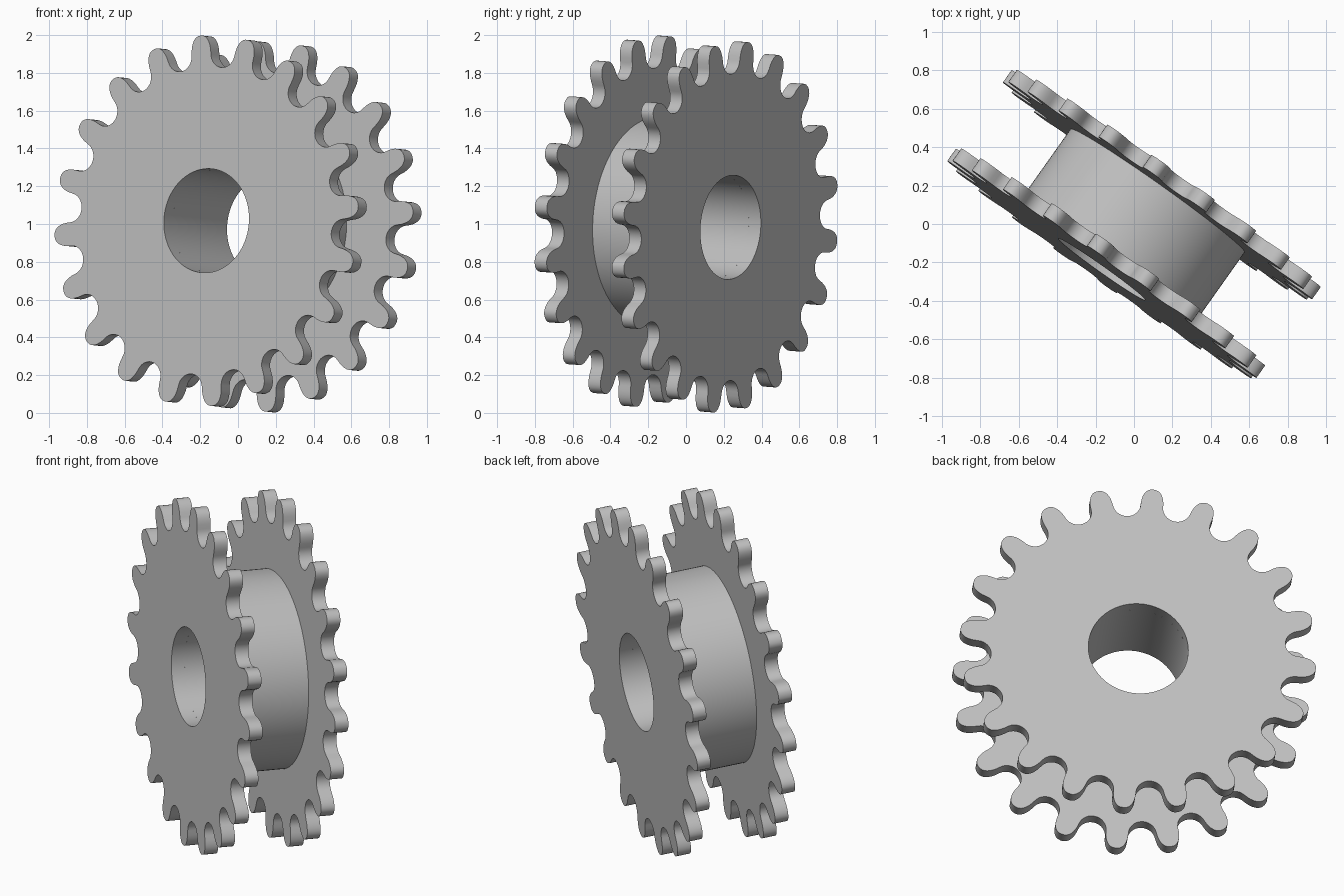
import bpy, bmesh
from math import sin, cos, pi, radians, sqrt
from mathutils import Matrix

old = bpy.data.objects.get("Cube")
if old:
    bpy.data.objects.remove(old, do_unlink=True)

# Main dimensions
TEETH = 20
TIP_R, PITCH_R, HUB_R, BORE_R = 0.985, 0.892, 0.555, 0.276
ROOT_ARC = 0.077
HALF_LEN, THICK = 0.29, 0.078
PHASE = radians(4.6)

# Placement: the axle lies along local y, turned and slightly tipped
PLACE = (Matrix.Translation((0, 0, 1))
         @ Matrix.Rotation(radians(-35.3), 4, "Z")
         @ Matrix.Rotation(radians(-3.45), 4, "X"))

steel = bpy.data.materials.new("grey_steel")
steel.use_nodes = True
GREY = (0.53, 0.53, 0.53, 1)
steel.diffuse_color = GREY
steel.node_tree.nodes["Principled BSDF"].inputs["Base Color"].default_value = GREY


def circle(radius, count):
    return [(radius * cos(2 * pi * i / count + PHASE),
             radius * sin(2 * pi * i / count + PHASE)) for i in range(count)]


def toothed_outline():
    """Closed outline: round tips joined by circular roller seats."""
    pitch = 2 * pi / TEETH
    seat_x, seat_y = PITCH_R * cos(pitch / 2), PITCH_R * sin(pitch / 2)
    half_width = seat_y - ROOT_ARC
    half = []
    for i in range(9):      # tip, from the crown down the flank
        a = pi / 2 * i / 8
        half.append((seat_x + (TIP_R - seat_x) * cos(a) ** 0.85,
                     half_width * sin(a) ** 0.85))
    for i in range(1, 9):   # seat, from the flank to the bottom
        a = -pi / 2 - (pi / 2 - pitch / 2) * i / 8
        half.append((seat_x + ROOT_ARC * cos(a), seat_y + ROOT_ARC * sin(a)))
    tooth = [(x, -y) for x, y in half[:0:-1]] + half[:-1]
    points = []
    for k in range(TEETH):
        c, s = cos(k * pitch + PHASE), sin(k * pitch + PHASE)
        points += [(x * c - y * s, x * s + y * c) for x, y in tooth]
    return points


def ring(name, outer, inner, y0, y1):
    """Solid plate between two outlines, from y0 to y1 along the axle."""
    bm = bmesh.new()
    loops = [[bm.verts.new((x, y, z)) for x, z in outline]
             for outline, y in ((outer, y0), (outer, y1), (inner, y1), (inner, y0))]
    n = len(outer)
    for a, b in zip(loops, loops[1:] + loops[:1]):
        for i in range(n):
            j = (i + 1) % n
            bm.faces.new((a[i], a[j], b[j], b[i]))
    bmesh.ops.recalc_face_normals(bm, faces=bm.faces)
    mesh = bpy.data.meshes.new(name)
    bm.to_mesh(mesh)
    bm.free()
    mesh.materials.append(steel)
    obj = bpy.data.objects.new(name, mesh)
    bpy.context.collection.objects.link(obj)
    obj.matrix_world = PLACE
    bpy.ops.object.select_all(action="DESELECT")
    obj.select_set(True)
    bpy.context.view_layer.objects.active = obj
    bpy.ops.object.shade_smooth_by_angle(angle=radians(30))


# Two toothed plates joined by a hollow hub
outline = toothed_outline()
bore = circle(BORE_R, len(outline))
inside = HALF_LEN - THICK
ring("front_sprocket", outline, bore, -HALF_LEN, -inside)
ring("back_sprocket", outline, bore, inside, HALF_LEN)
ring("hub", circle(HUB_R, 96), circle(BORE_R, 96), -inside, inside)
